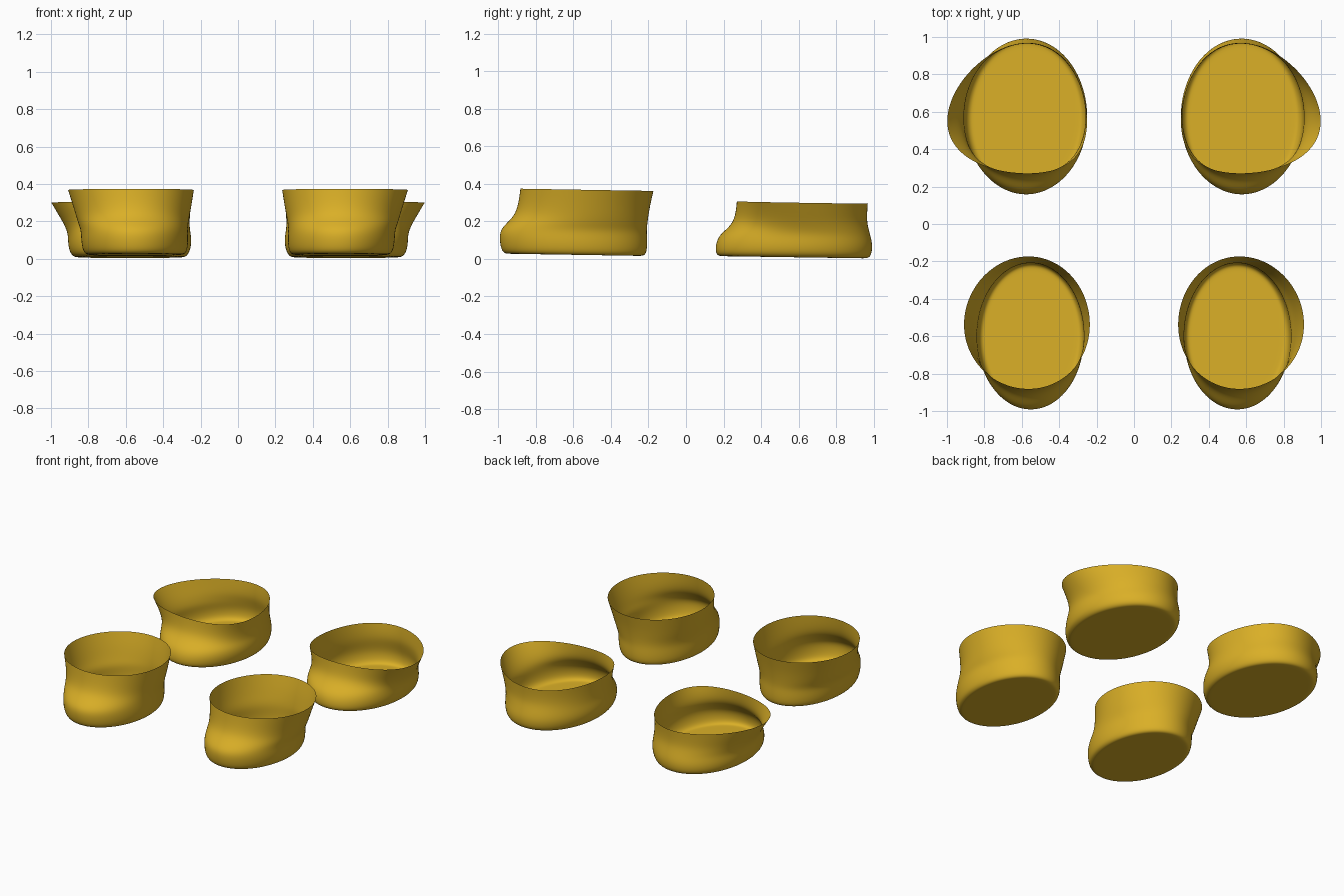
import bpy
import bmesh
from math import cos, sin, pi

cube = bpy.data.objects.get("Cube")
if cube:
    bpy.data.objects.remove(cube, do_unlink=True)

SIDES = 40

gold = bpy.data.materials.new("golden yellow")
gold.use_nodes = True
colour = (0.70, 0.43, 0.02, 1)
gold.diffuse_color = colour
shader = gold.node_tree.nodes["Principled BSDF"]
shader.inputs["Base Color"].default_value = colour
shader.inputs["Roughness"].default_value = 0.6

# Cross-sections from sole to rim: height, inner x, outer x, toe y, heel y
FRONT = [
    (.022, .29, .81, -.965, -.225),
    (.04, .27, .83, -.985, -.207),
    (.10, .265, .84, -.995, -.205),
    (.15, .268, .84, -.99, -.208),
    (.19, .265, .855, -.95, -.205),
    (.23, .258, .867, -.912, -.20),
    (.29, .247, .885, -.893, -.19),
    (.368, .235, .91, -.883, -.172),
]
BACK = [
    (.009, .28, .875, .17, .972),
    (.03, .26, .90, .155, .99),
    (.08, .247, .91, .158, .995),
    (.125, .25, .91, .18, .985),
    (.16, .257, .92, .225, .975),
    (.20, .258, .94, .254, .966),
    (.25, .255, .97, .265, .966),
    (.30, .25, 1.0, .27, .97),
]


def ring(bm, section, side, flare, scale=1.0):
    """One oval of vertices; flare pulls the sides toward the toe."""
    z, x0, x1, y0, y1 = section
    cx, cy = (x0 + x1) / 2, (y0 + y1) / 2
    rx, ry = scale * (x1 - x0) / 2, scale * (y1 - y0) / 2
    verts = []
    for i in range(SIDES):
        a = 2 * pi * i / SIDES
        x = cx + rx * cos(a) - 0.8 * flare * sin(a) ** 2
        y = cy + ry * sin(a) - flare * cos(a) ** 2
        verts.append(bm.verts.new((side * x, y, z - 0.006 * scale * sin(a))))
    return verts


def bootie(name, sections, side, flare):
    bm = bmesh.new()
    # Sole rings first, then the wall up to the open rim
    loops = [ring(bm, sections[0], side, 0, s) for s in (0.5, 0.93)]
    last = len(sections) - 1
    for i, section in enumerate(sections):
        loops.append(ring(bm, section, side, flare * (i / last) ** 2))
    faces = [bm.faces.new(loops[0][::-1])]
    for low, high in zip(loops, loops[1:]):
        for i in range(SIDES):
            j = (i + 1) % SIDES
            faces.append(bm.faces.new((low[i], low[j], high[j], high[i])))
    # Mirrored copies need their faces turned outward again
    if side < 0:
        bmesh.ops.reverse_faces(bm, faces=faces)
    for face in faces:
        face.smooth = True
    mesh = bpy.data.meshes.new(name)
    bm.to_mesh(mesh)
    bm.free()
    mesh.materials.append(gold)
    obj = bpy.data.objects.new(name, mesh)
    bpy.context.collection.objects.link(obj)
    smooth = obj.modifiers.new("smooth", "SUBSURF")
    smooth.levels = smooth.render_levels = 2


# Two pairs, mirrored across the middle
for label, side in (("left", 1), ("right", -1)):
    bootie("front_" + label + "_bootie", FRONT, side, 0.01)
    bootie("back_" + label + "_bootie", BACK, side, 0.07)
